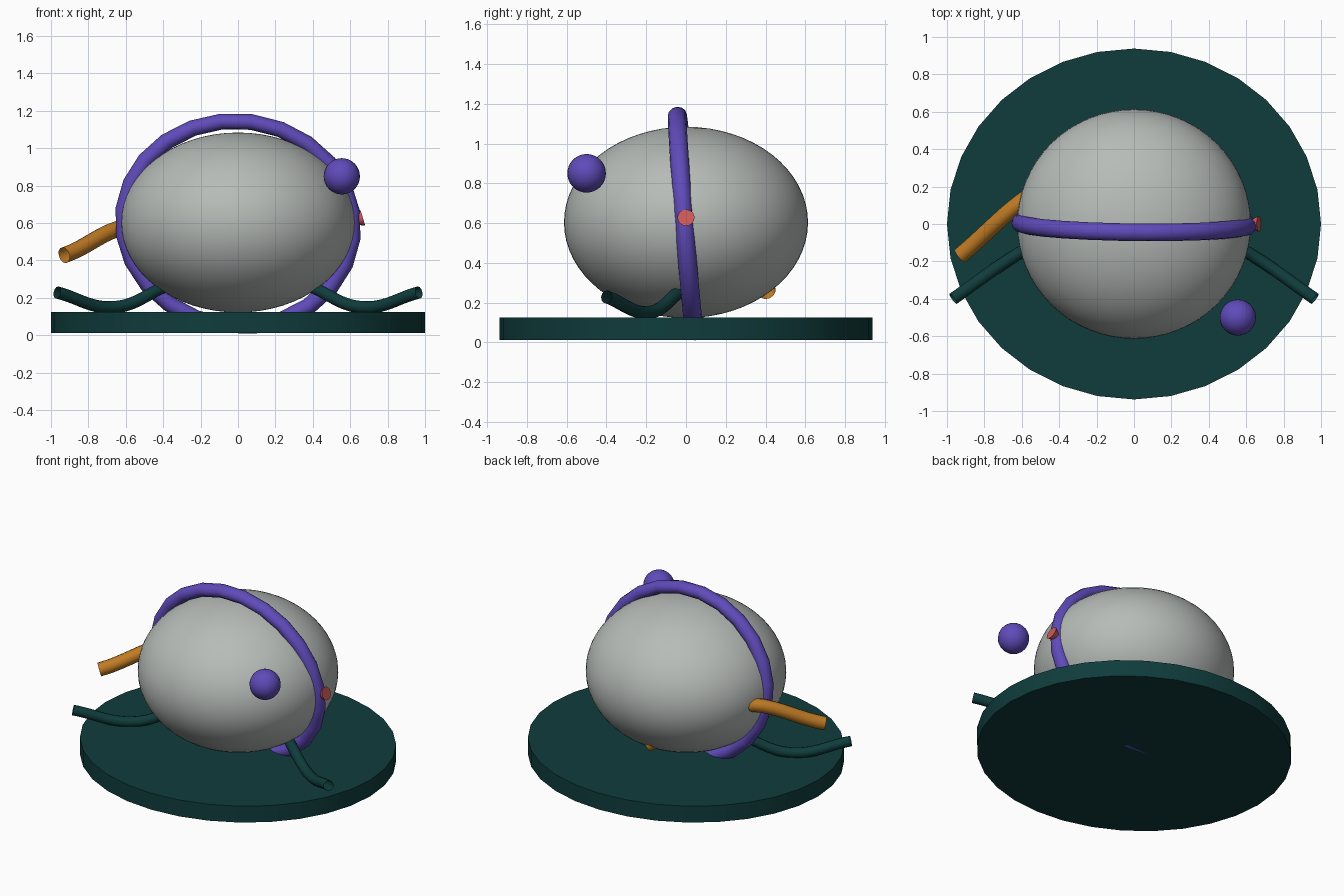
import bpy
from math import radians
from mathutils import Matrix, Vector

if "Cube" in bpy.data.objects:
    bpy.data.objects.remove(bpy.data.objects["Cube"])


def material(name, rgb):
    m = bpy.data.materials.new(name)
    m.diffuse_color = (*rgb, 1)
    m.use_nodes = True
    m.node_tree.nodes["Principled BSDF"].inputs["Base Color"].default_value = m.diffuse_color
    return m


TEAL = material("dark teal", (0.005, 0.045, 0.045))
GREY = material("pale grey", (0.47, 0.50, 0.48))
PURPLE = material("purple", (0.115, 0.07, 0.49))
ORANGE = material("orange", (0.53, 0.20, 0.018))
RED = material("soft red", (0.60, 0.10, 0.10))


def finish(name, mat, angle=40):
    ob = bpy.context.object
    ob.name = name
    ob.data.materials.append(mat)
    bpy.ops.object.shade_smooth_by_angle(angle=radians(angle))
    return ob


def ball(name, mat, centre, size, segments, rings):
    bpy.ops.mesh.primitive_uv_sphere_add(segments=segments, ring_count=rings, radius=1, location=centre)
    bpy.context.object.scale = size
    return finish(name, mat)


def tube(name, mat, points, radius):
    """Open-ended round tube along a smooth path."""
    cu = bpy.data.curves.new(name, 'CURVE')
    cu.dimensions = '3D'
    cu.bevel_depth = radius
    cu.bevel_resolution = 4
    cu.resolution_u = 10
    sp = cu.splines.new('BEZIER')
    sp.bezier_points.add(len(points) - 1)
    for bp, p in zip(sp.bezier_points, points):
        bp.co = p
        bp.handle_left_type = bp.handle_right_type = 'AUTO'
    ob = bpy.data.objects.new(name, cu)
    bpy.context.collection.objects.link(ob)
    bpy.ops.object.select_all(action='DESELECT')
    ob.select_set(True)
    bpy.context.view_layer.objects.active = ob
    bpy.ops.object.convert(target='MESH')
    return finish(name, mat)


# Oval base disc
bpy.ops.mesh.primitive_cylinder_add(vertices=32, radius=1, depth=0.112, location=(0, 0, 0.068))
bpy.context.object.scale = (1, 0.938, 1)
finish("base_disc", TEAL)

# Egg-shaped body and the small floating ball
ball("body", GREY, (0, 0, 0.603), (0.625, 0.614, 0.481), 64, 32)
ball("floating_ball", PURPLE, (0.555, -0.5, 0.85), (0.097,) * 3, 24, 16)

# Leaning oval hoop around the body
bpy.ops.mesh.primitive_torus_add(major_segments=24, minor_segments=12, major_radius=0.613, minor_radius=0.047)
hoop = finish("hoop", PURPLE, 60)
hoop.matrix_world = (Matrix.Translation((0, 0, 0.597))
                     @ Matrix.Rotation(radians(-0.8), 4, 'Z')
                     @ Matrix.Rotation(radians(94.6), 4, 'X')
                     @ Matrix.Rotation(radians(-7.5), 4, 'Z')
                     @ Matrix.Diagonal((1, 0.897, 1, 1)))

# Red button on the side of the hoop
bpy.ops.mesh.primitive_cone_add(vertices=16, radius1=0.022, radius2=0.043, depth=0.05)
button = finish("side_button", RED)
axis = Vector((0.957, 0, 0.29))
button.matrix_world = (Matrix.Translation(Vector((0.668, 0, 0.627)) - axis * 0.025)
                       @ axis.to_track_quat('Z', 'Y').to_matrix().to_4x4())

# Orange pipe passing through the body, with its far end under the back
tube("pipe", ORANGE, [(-0.93, -0.17, 0.428), (-0.5, 0.19, 0.575), (0, 0.41, 0.255)], 0.044)

# Curved feet on both sides
for side, label in ((-1, "left"), (1, "right")):
    path = [(0.38, -0.02, 0.265), (0.66, -0.185, 0.15), (0.967, -0.40, 0.229)]
    tube(label + "_foot", TEAL, [(side * x, y, z) for x, y, z in path], 0.033)
